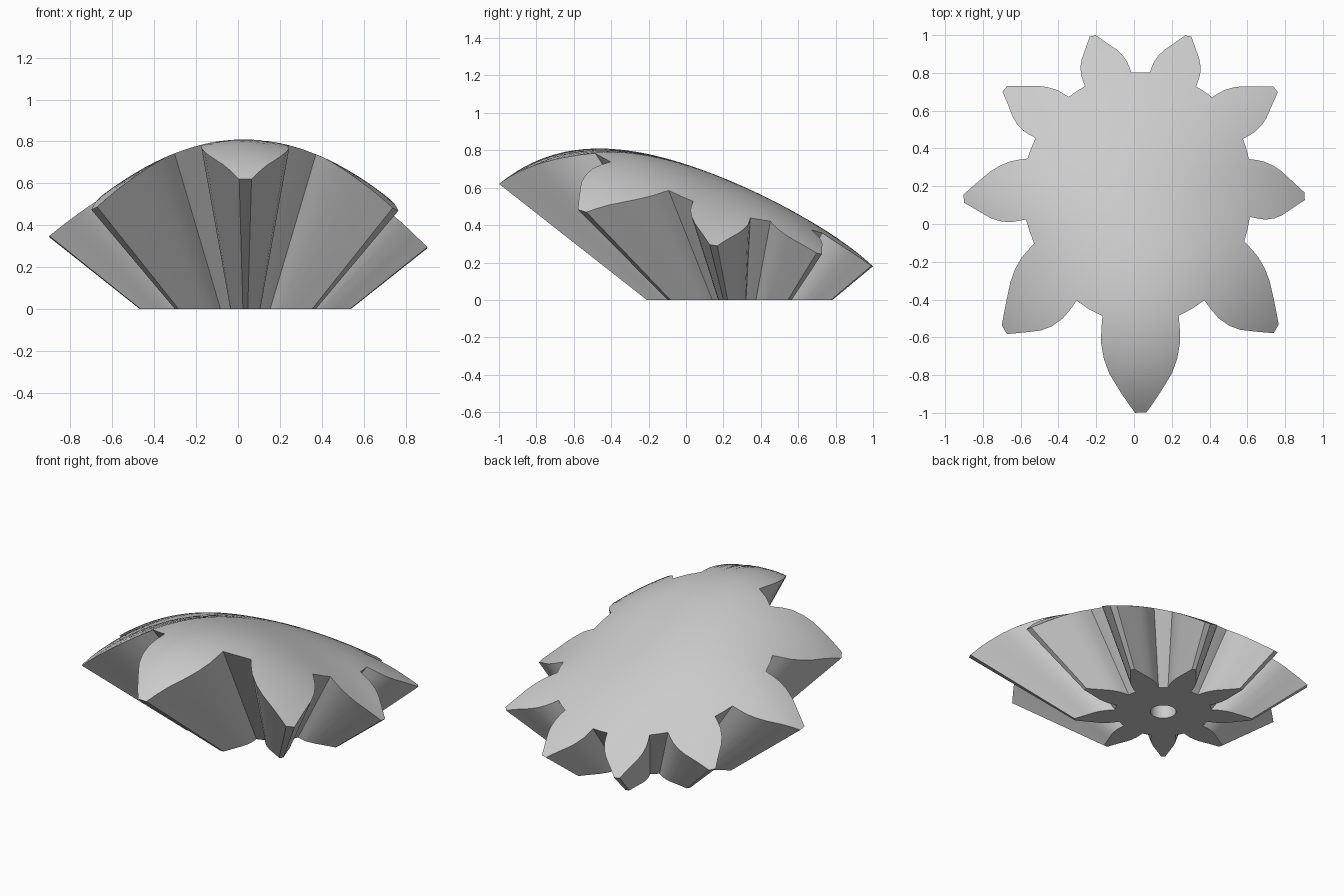
import bpy
import bmesh
from math import cos, sin, radians, exp

cube = bpy.data.objects.get("Cube")
if cube:
    bpy.data.objects.remove(cube, do_unlink=True)

TEETH = 9
AXIS_X, AXIS_Y, APEX = 0.035, 0.30, 0.40   # gear axis, and cone apex depth below the base
BORE, BORE_DEPTH = 0.073, 0.25
RINGS = 24

# Half tooth: (cone slope, degrees from the tooth centre), root to tip
FLANK = [(0.685, 14.4), (0.75, 13.6), (0.815, 12.7), (0.9, 10.8),
         (0.98, 8.6), (1.1, 5.0), (1.19, 2.9), (1.274, 1.3)]


def dome(x, y):
    """Height of the tilted domed top."""
    ridge = 0.725 + y * (-0.324 + y * (-0.235 + y * (0.109 - 0.085 * y)))
    mid = 0.03 - 0.065 * exp(-((y - 0.2) / 0.3) ** 2)
    return ridge - (0.475 - 0.28 * y) * (x - mid) ** 2


def on_dome(px, py):
    """Follow a ray from the cone apex until it meets the dome."""
    low, high = 0.0, 2.0
    for _ in range(40):
        h = (low + high) / 2
        if h - APEX < dome(AXIS_X + px * h, AXIS_Y + py * h):
            low = h
        else:
            high = h
    return AXIS_X + px * h, AXIS_Y + py * h, h - APEX


# Gear outline around the axis, one tooth facing the front
outline = []
for t in range(TEETH):
    centre = -90 + t * 360 / TEETH
    tooth = [(r, -a) for r, a in FLANK] + [(r, a) for r, a in reversed(FLANK)]
    tooth.append((FLANK[0][0], 180 / TEETH))
    outline += [(r, radians(centre + a)) for r, a in tooth]

bm = bmesh.new()


def circle(radius, z):
    return [bm.verts.new((AXIS_X + radius * cos(a), AXIS_Y + radius * sin(a), z))
            for _, a in outline]


def bridge(a, b):
    n = len(a)
    for i in range(n):
        j = (i + 1) % n
        bm.faces.new((a[i], a[j], b[j], b[i]))


# Blind bore, flat base and conical tooth walls
bore_top = circle(BORE, BORE_DEPTH)
bore_rim = circle(BORE, 0)
base = [bm.verts.new((AXIS_X + r * APEX * cos(a), AXIS_Y + r * APEX * sin(a), 0))
        for r, a in outline]
bm.faces.new(bore_top)
bridge(bore_top, bore_rim)
bridge(bore_rim, base)
previous = base

# Domed top, in rings shrinking to the axis
for k in range(RINGS, 0, -1):
    s = k / RINGS
    ring = [bm.verts.new(on_dome(s * r * cos(a), s * r * sin(a))) for r, a in outline]
    bridge(previous, ring)
    previous = ring
crown = bm.verts.new(on_dome(0, 0))
for i in range(len(previous)):
    bm.faces.new((previous[i], previous[(i + 1) % len(previous)], crown))

bmesh.ops.recalc_face_normals(bm, faces=bm.faces)
mesh = bpy.data.meshes.new("domed_bevel_gear")
bm.to_mesh(mesh)
bm.free()
gear = bpy.data.objects.new("domed_bevel_gear", mesh)
bpy.context.collection.objects.link(gear)

# Plain grey
grey = bpy.data.materials.new("light_grey")
grey.use_nodes = True
colour = (0.6, 0.6, 0.6, 1)
grey.diffuse_color = colour
grey.node_tree.nodes["Principled BSDF"].inputs["Base Color"].default_value = colour
mesh.materials.append(grey)

bpy.ops.object.select_all(action='DESELECT')
gear.select_set(True)
bpy.context.view_layer.objects.active = gear
bpy.ops.object.shade_smooth_by_angle(angle=radians(25))
